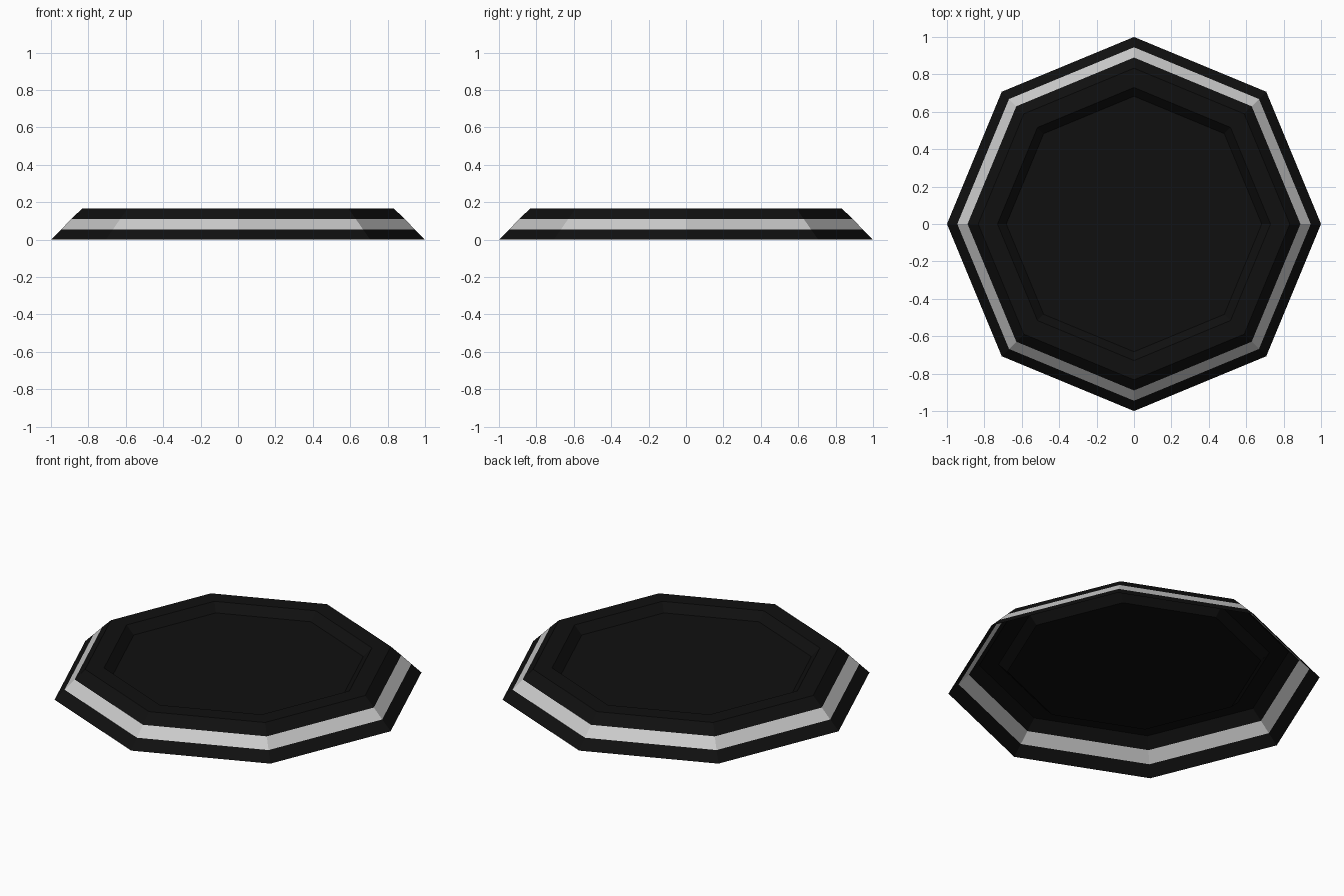
import bpy, bmesh
from math import cos, sin, pi

if "Cube" in bpy.data.objects:
    bpy.data.objects.remove(bpy.data.objects["Cube"])

SIDES = 8
black = bpy.data.materials.new("black")
black.diffuse_color = (0.005, 0.005, 0.005, 1)
black.use_nodes = True
black.node_tree.nodes["Principled BSDF"].inputs["Base Color"].default_value = black.diffuse_color


def octagon_shell(name, profile, cap=False, mat=None):
    """Open sheet made of octagon rings (radius, z), listed from outside in."""
    bm = bmesh.new()
    rings = [[bm.verts.new((r * cos(2 * pi * i / SIDES), r * sin(2 * pi * i / SIDES), z))
              for i in range(SIDES)] for r, z in profile]
    for a, b in zip(rings, rings[1:]):
        for i in range(SIDES):
            j = (i + 1) % SIDES
            bm.faces.new((a[i], a[j], b[j], b[i]))
    if cap:
        bm.faces.new(rings[-1])
    mesh = bpy.data.meshes.new(name)
    bm.to_mesh(mesh)
    bm.free()
    obj = bpy.data.objects.new(name, mesh)
    bpy.context.collection.objects.link(obj)
    if mat:
        mesh.materials.append(mat)
    return obj


# Sloping black base rim, open underneath
octagon_shell("base_rim", [(1.0, 0.0), (0.945, 0.055)], mat=black)

# Light grey stripe halfway up the slope
octagon_shell("grey_band", [(0.945, 0.055), (0.89, 0.111)])

# Upper slope, flat border and shallow recessed floor
octagon_shell("top_tray", [(0.89, 0.111), (0.833, 0.167), (0.73, 0.167), (0.683, 0.12)],
              cap=True, mat=black)
